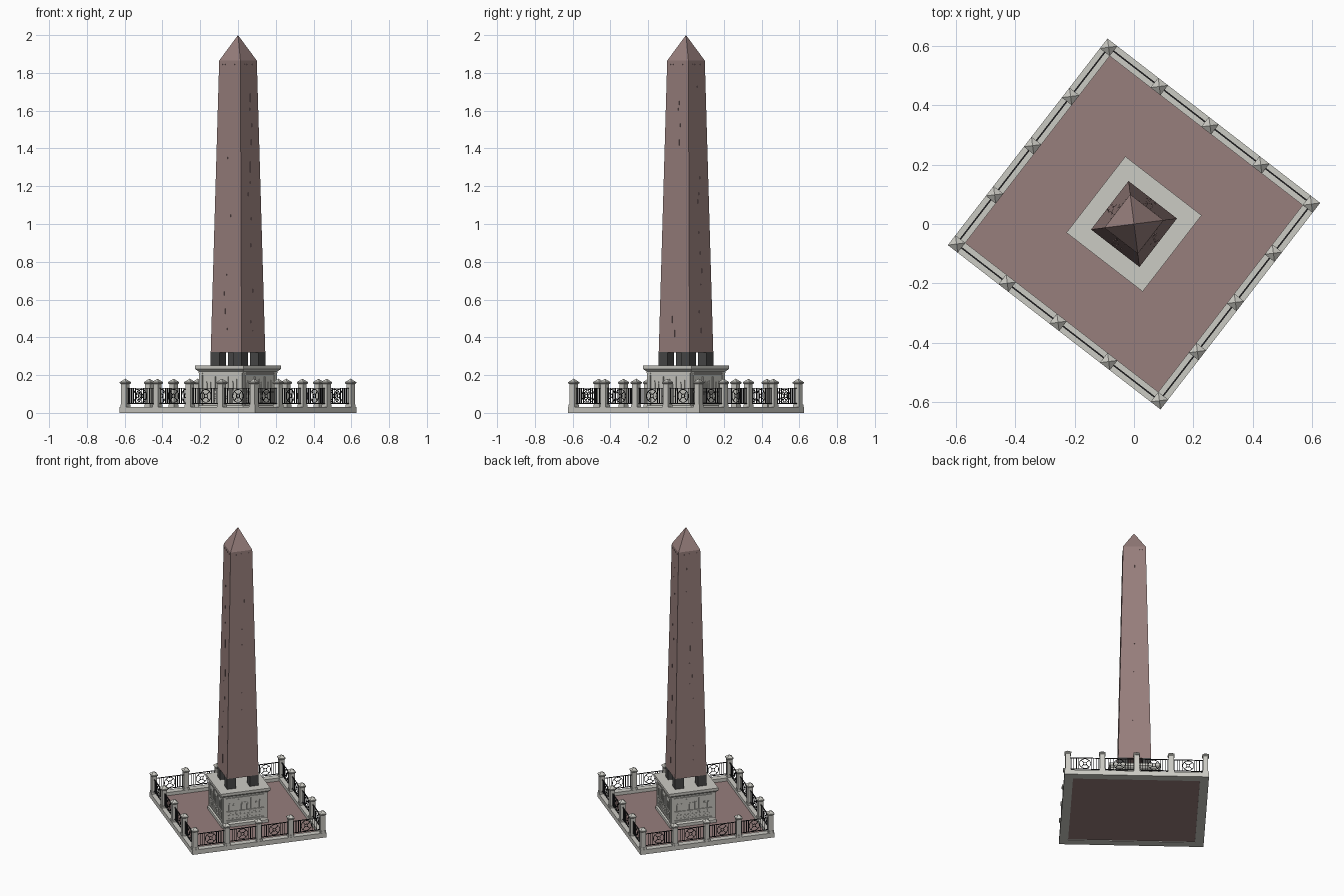
import bpy, bmesh, math, random
from mathutils import Matrix, Vector

random.seed(4)
TURN = Matrix.Rotation(math.radians(-37.7), 4, 'Z')   # whole monument is turned on plan
KX, KY, KERB = 0.431, 0.418, 0.021                    # fence centre line, kerb half width

cube = bpy.data.objects.get("Cube")
if cube:
    bpy.data.objects.remove(cube)


def material(name, color):
    m = bpy.data.materials.new(name)
    m.use_nodes = True
    m.diffuse_color = (*color, 1)
    m.node_tree.nodes["Principled BSDF"].inputs["Base Color"].default_value = (*color, 1)
    return m


granite = material("red granite", (0.31, 0.21, 0.202))
stone = material("pale stone", (0.60, 0.595, 0.55))
dark_block = material("dark block", (0.065, 0.065, 0.065))
iron = material("black iron", (0.02, 0.02, 0.022))


def box(bm, centre, size, matrix=Matrix()):
    m = matrix @ Matrix.Translation(centre) @ Matrix.Diagonal((*size, 1))
    return bmesh.ops.create_cube(bm, size=1, matrix=m)["verts"]


def taper(bm, z0, z1, h0, h1, x=0, y=0):
    """Square block with half width h0 at the bottom and h1 at the top."""
    for v in box(bm, (0, 0, 0), (2, 2, 2)):
        h, z = (h1, z1) if v.co.z > 0 else (h0, z0)
        v.co = Vector((x + v.co.x * h, y + v.co.y * h, z))


def mesh_from(name, bm, mat):
    bmesh.ops.remove_doubles(bm, verts=bm.verts, dist=0.00001)
    bmesh.ops.recalc_face_normals(bm, faces=bm.faces)
    mesh = bpy.data.meshes.new(name)
    bm.to_mesh(mesh)
    bm.free()
    mesh.materials.append(mat)
    return mesh


def place(name, mesh, matrix=Matrix()):
    ob = bpy.data.objects.new(name, mesh)
    bpy.context.scene.collection.objects.link(ob)
    ob.matrix_world = TURN @ matrix
    return ob


def build(name, bm, mat):
    return place(name, mesh_from(name, bm, mat))


SIDES = [Matrix.Rotation(math.pi / 2 * i, 4, 'Z') for i in range(4)]

# Paved floor resting on the inner lip of the kerb
bm = bmesh.new()
box(bm, (0, 0, 0.007), (2 * KX - KERB, 2 * KY - KERB, 0.006))
build("floor", bm, granite)


def frame(bm, inner, outer, z0, z1):
    """Rectangular ring around the fence line, inner and outer measured from it."""
    wide, mid, off, tall = inner + outer, (z0 + z1) / 2, (outer - inner) / 2, z1 - z0
    for s in (-1, 1):
        box(bm, (0, s * (KY + off), mid), (2 * (KX + outer), wide, tall))
        box(bm, (s * (KX + off), 0, mid), (wide, 2 * (KY - inner), tall))


# Kerb with a foot lip under the paving
bm = bmesh.new()
frame(bm, 0.034, KERB, 0, 0.004)
frame(bm, KERB, KERB, 0.004, 0.032)
build("kerb", bm, stone)

# Pedestal with foot, flared cornice and top slab
bm = bmesh.new()
taper(bm, 0.005, 0.03, 0.152, 0.152)
taper(bm, 0.03, 0.04, 0.152, 0.143)
taper(bm, 0.04, 0.212, 0.143, 0.143)
taper(bm, 0.212, 0.22, 0.149, 0.149)
taper(bm, 0.22, 0.232, 0.149, 0.162)
taper(bm, 0.232, 0.25, 0.162, 0.162)
build("pedestal", bm, stone)

# Raised borders, simplified figures and carved rows on each pedestal face
bm = bmesh.new()
for side in SIDES:
    for s in (-1, 1):
        box(bm, (s * 0.134, -0.145, 0.126), (0.018, 0.008, 0.172), side)
        box(bm, (s * 0.042, -0.145, 0.155), (0.008, 0.006, 0.075), side)
    for z in (0.204, 0.112, 0.05):
        box(bm, (0, -0.145, z), (0.25, 0.008, 0.008), side)
    for x in (-0.1, -0.075, -0.018, 0, 0.018, 0.075, 0.1):
        tall = random.uniform(0.035, 0.055)
        box(bm, (x, -0.145, 0.118 + tall / 2), (0.011, 0.005, tall), side)
        box(bm, (x, -0.145, 0.123 + tall), (0.007, 0.005, 0.008), side)
    for z in (0.064, 0.076, 0.088, 0.1):
        for k in range(9):
            box(bm, (-0.1 + k * 0.025, -0.1435, z),
                (random.uniform(0.01, 0.02), 0.003, 0.004), side)
build("pedestal_reliefs", bm, stone)

# Four blocks carrying the shaft
bm = bmesh.new()
for x in (-0.074, 0.074):
    for y in (-0.074, 0.074):
        taper(bm, 0.25, 0.322, 0.029, 0.029, x, y)
build("support_blocks", bm, dark_block)

# Tapered shaft and pyramid tip
Z0, Z1, H0, H1 = 0.32, 1.865, 0.103, 0.071
bm = bmesh.new()
taper(bm, Z0, Z1, H0, H1)
taper(bm, Z1, 2.0, H1, 0)
build("obelisk_shaft", bm, granite)

# Column of shallow carved signs on every face, with a row of ticks at the top
lean = Matrix.Rotation(-math.atan((H0 - H1) / (Z1 - Z0)), 4, 'X')
bm = bmesh.new()


def mark(side, x, z, wide, tall):
    depth = H0 + (H1 - H0) * (z - Z0) / (Z1 - Z0)
    box(bm, (x, 0, 0), (wide, 0.003, tall),
        side @ Matrix.Translation((0, -depth, z)) @ lean)


for side in SIDES:
    z = 0.42
    while z < 1.75:
        tall = random.choice((0.012, 0.02, 0.035, 0.06))
        mark(side, random.uniform(-0.02, 0.02), z, 0.006, tall)
        z += tall + random.uniform(0.02, 0.09)
    for k in range(-3, 4):
        mark(side, k * 0.016, 1.845, 0.004, 0.006)
build("shaft_carvings", bm, granite)

# Fence post with moulded foot and pyramid cap
bm = bmesh.new()
taper(bm, 0.032, 0.045, 0.019, 0.019)
taper(bm, 0.045, 0.152, 0.016, 0.016)
taper(bm, 0.152, 0.157, 0.017, 0.021)
taper(bm, 0.157, 0.163, 0.021, 0.021)
taper(bm, 0.163, 0.181, 0.021, 0)
post = mesh_from("fence_post", bm, stone)

# Iron railing bay: rails, bars, central ring and crossed ornament
bm = bmesh.new()
BAY, MID = 0.21, 0.09
for z in (0.05, 0.13):
    box(bm, (0, 0, z), (BAY - 0.03, 0.005, 0.004))
for x in (0.038, 0.052, 0.068, 0.084):
    for s in (-1, 1):
        box(bm, (s * x, 0, MID), (0.0035, 0.0035, 0.08))
for radius in (0.034, 0.01):
    steps = 20
    chord = 2 * radius * math.sin(math.pi / steps) + 0.0008
    for k in range(steps):
        turn = Matrix.Translation((0, 0, MID)) @ Matrix.Rotation(k * math.tau / steps, 4, 'Y')
        box(bm, (radius, 0, 0), (0.003, 0.003, chord), turn)
for k in range(4):
    turn = Matrix.Translation((0, 0, MID)) @ Matrix.Rotation((k + 0.5) * math.pi / 2, 4, 'Y')
    box(bm, (0.022, 0, 0), (0.024, 0.003, 0.003), turn)
bay = mesh_from("railing_bay", bm, iron)

# Four bays and four posts along each side
corners = [Vector((-KX, -KY, 0)), Vector((KX, -KY, 0)), Vector((KX, KY, 0)), Vector((-KX, KY, 0))]
for i, start in enumerate(corners):
    step = (corners[(i + 1) % 4] - start) / 4
    for k in range(4):
        here = start + step * k
        place("fence_post", post, Matrix.Translation(here))
        stretch = Matrix.Diagonal((step.length / BAY, 1, 1, 1))
        place("railing_bay", bay, Matrix.Translation(here + step / 2) @ SIDES[i] @ stretch)
